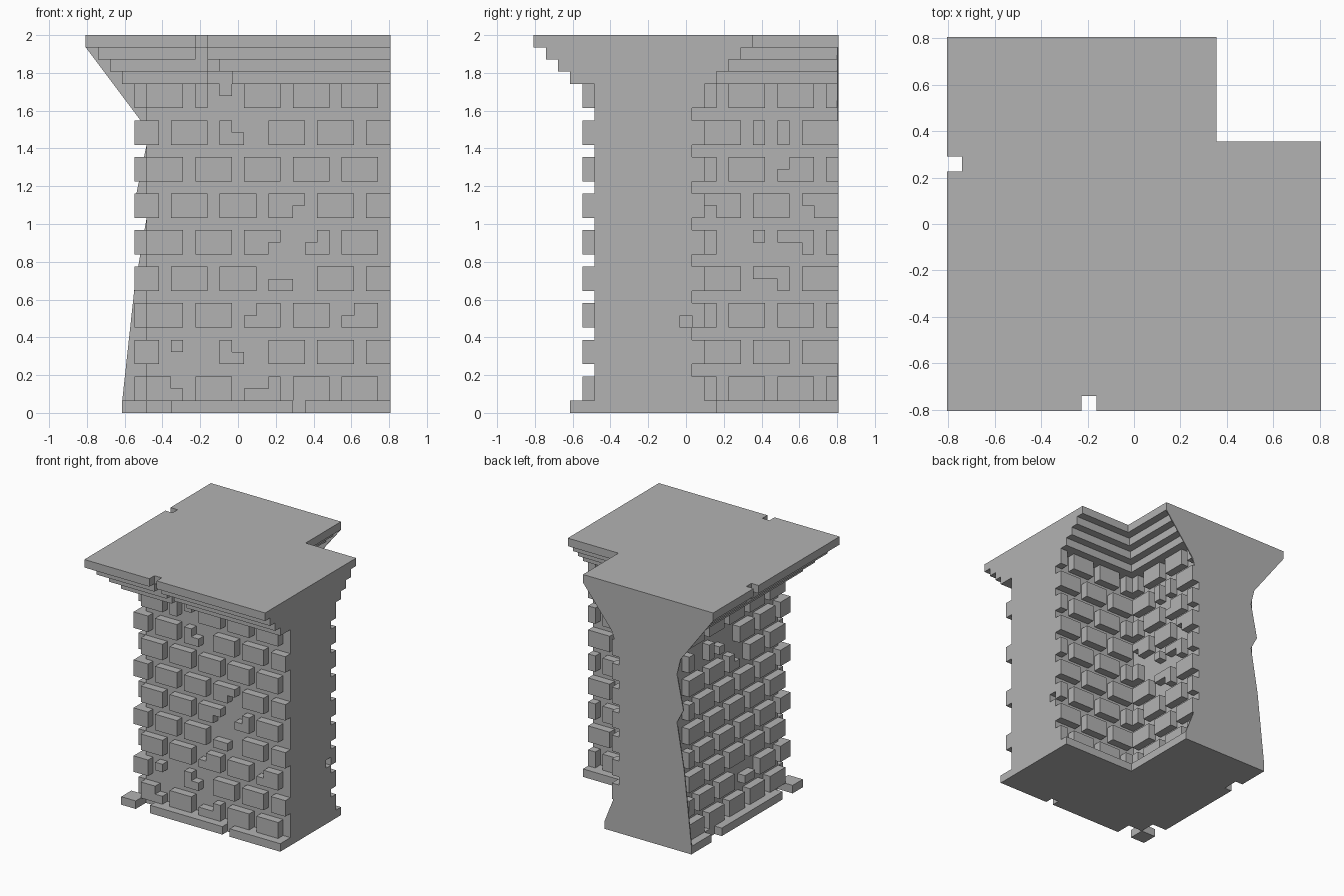
import bpy
import bmesh

old = bpy.data.objects.get("Cube")
if old:
    bpy.data.objects.remove(old, do_unlink=True)

UNIT = 2 / 31          # one masonry module
END = 12               # last module of both wall arms
FIRST, LAST = -7, 0    # thickness of the wall arms
TOP = 31

stone = bpy.data.materials.new("grey_stone")
stone.use_nodes = True
grey = (0.45, 0.45, 0.45, 1)
stone.diffuse_color = grey
stone.node_tree.nodes["Principled BSDF"].inputs["Base Color"].default_value = grey


def ring(x, y):
    """How many modules a cell lies outside the L-shaped wall."""
    return max(FIRST - x, FIRST - y, min(x, y) - LAST, 0)


def brick_side(x, y, z):
    """Name of the brick course a cell belongs to, or None in a joint."""
    row, level = divmod(z - 1, 3)
    if level == 2:
        return None
    even = row % 2
    if y == FIRST - 1:
        side, along, joint = "front_bricks", x, 2 * even
    elif x == FIRST - 1:
        side, along, joint = "left_arm_bricks", y, 2 * even
    elif x == LAST + 1:
        side, along, joint = "inner_side_bricks", y, 3 - 2 * even
    else:
        side, along, joint = "inner_back_bricks", x, 3 - 2 * even
    return None if along % 4 == joint else side


def part_at(x, y, z):
    r = ring(x, y)
    if z == 0:
        return "base_course" if r <= 2 else None
    if z >= TOP - 4:
        return "stepped_cornice" if r <= z - TOP + 6 else None
    if r == 0:
        return "wall_core"
    return brick_side(x, y, z) if r == 1 else None


# Sound masonry, as cells on the module grid
cells = {}
span = range(-END, END + 1)
for x in span:
    for y in span:
        for z in range(TOP):
            part = part_at(x, y, z)
            if part:
                cells[x, y, z] = part


def carve(xs, ys, zs):
    for x in range(xs[0], xs[-1] + 1):
        for y in range(ys[0], ys[-1] + 1):
            for z in range(zs[0], zs[-1] + 1):
                cells.pop((x, y, z), None)


# Broken bricks: (first, last) along the wall, (low, high) level
front_damage = [
    ((-2, -2), (25, 26)), ((-1, -1), (25, 25)), ((0, 0), (23, 23)),
    ((1, 1), (22, 23)), ((5, 5), (16, 16)), ((3, 3), (13, 13)),
    ((5, 5), (13, 14)), ((6, 6), (14, 14)), ((3, 4), (11, 11)),
    ((5, 5), (10, 11)), ((1, 1), (8, 8)), ((9, 9), (8, 8)),
    ((-4, -3), (4, 5)), ((-5, -5), (4, 4)), ((0, 0), (5, 5)),
    ((1, 1), (4, 5)), ((1, 2), (2, 2)), ((-5, -5), (2, 2)),
]
left_damage = [
    ((3, 4), (22, 23)), ((5, 5), (23, 23)), ((8, 9), (22, 23)),
    ((1, 1), (19, 20)), ((2, 2), (20, 20)), ((-1, 0), (5, 5)),
    ((1, 1), (4, 5)), ((END, END), (1, 26)),
]
inner_damage = [
    ((7, 7), (22, 23)), ((8, 8), (20, 20)), ((2, 2), (16, 16)),
    ((10, 10), (16, 16)), ((4, 5), (13, 14)), ((6, 6), (13, 13)),
    ((8, 9), (13, 13)), ((6, 7), (10, 10)),
]
for along, levels in front_damage:
    carve(along, (FIRST - 1,), levels)
for along, levels in left_damage:
    carve((FIRST - 1,), along, levels)
for along, levels in inner_damage:
    carve((LAST + 1,), along, levels)
carve((END,), (LAST,), (7,))

# Chips in the cornice
for step in (0, 1):
    carve((-3,), (-END + step,), (TOP - 1 - step,))
    carve((-END + step,), (4,), (TOP - 1 - step,))
carve((-2,), (-10,), (28,))
carve((-2, -1), (-9,), (27,))

# Gaps in the base course
carve((-7, -6), (-9, -8), (0,))
carve((-9, -8), (-7, -6), (0,))
carve((5,), (-9,), (0,))
carve((-9,), (7, 8), (0,))


def add_object(name, bm):
    bmesh.ops.recalc_face_normals(bm, faces=bm.faces)
    mesh = bpy.data.meshes.new(name)
    bm.to_mesh(mesh)
    bm.free()
    mesh.materials.append(stone)
    obj = bpy.data.objects.new(name, mesh)
    bpy.context.collection.objects.link(obj)


def shell(name):
    """Mesh the exposed sides of one part's cells."""
    bm = bmesh.new()
    corners = {}

    def corner(p):
        if p not in corners:
            px, py, pz = p
            corners[p] = bm.verts.new(((px - 0.5) * UNIT, (py - 0.5) * UNIT, pz * UNIT))
        return corners[p]

    for cell, part in cells.items():
        if part != name:
            continue
        for axis in range(3):
            a, b = (axis + 1) % 3, (axis + 2) % 3
            for side in (0, 1):
                beside = list(cell)
                beside[axis] += 2 * side - 1
                if tuple(beside) in cells:
                    continue
                loop = []
                for da, db in ((0, 0), (1, 0), (1, 1), (0, 1)):
                    p = list(cell)
                    p[axis] += side
                    p[a] += da
                    p[b] += db
                    loop.append(corner(tuple(p)))
                if side == 0:
                    loop.reverse()
                bm.faces.new(loop)
    bmesh.ops.dissolve_limit(bm, angle_limit=0.02, verts=bm.verts, edges=bm.edges)
    mesh = bpy.data.meshes.new(name)
    bm.to_mesh(mesh)
    bm.free()
    mesh.materials.append(stone)
    bpy.context.collection.objects.link(bpy.data.objects.new(name, mesh))


for part in sorted(set(cells.values())):
    shell(part)

# Ragged end face of the rear arm, as a thin slab
outline = [
    (-12.5, 31), (-12.5, 30), (-8, 24), (-7.5, 22), (-8.4, 17.7),
    (-7.5, 16), (-8.5, 10.2), (-9.5, 1), (-9.5, 0), (2.5, 0), (2.5, 1),
    (0.5, 6), (0.5, 22), (1.5, 25), (5.5, 30), (5.5, 31),
]
bm = bmesh.new()
rear = (END + 0.5) * UNIT
face = bm.faces.new([bm.verts.new((x * UNIT, rear, z * UNIT)) for x, z in outline])
new = bmesh.ops.extrude_face_region(bm, geom=[face])["geom"]
moved = [v for v in new if isinstance(v, bmesh.types.BMVert)]
bmesh.ops.translate(bm, verts=moved, vec=(0, -0.008, 0))
add_object("rear_end_face", bm)
